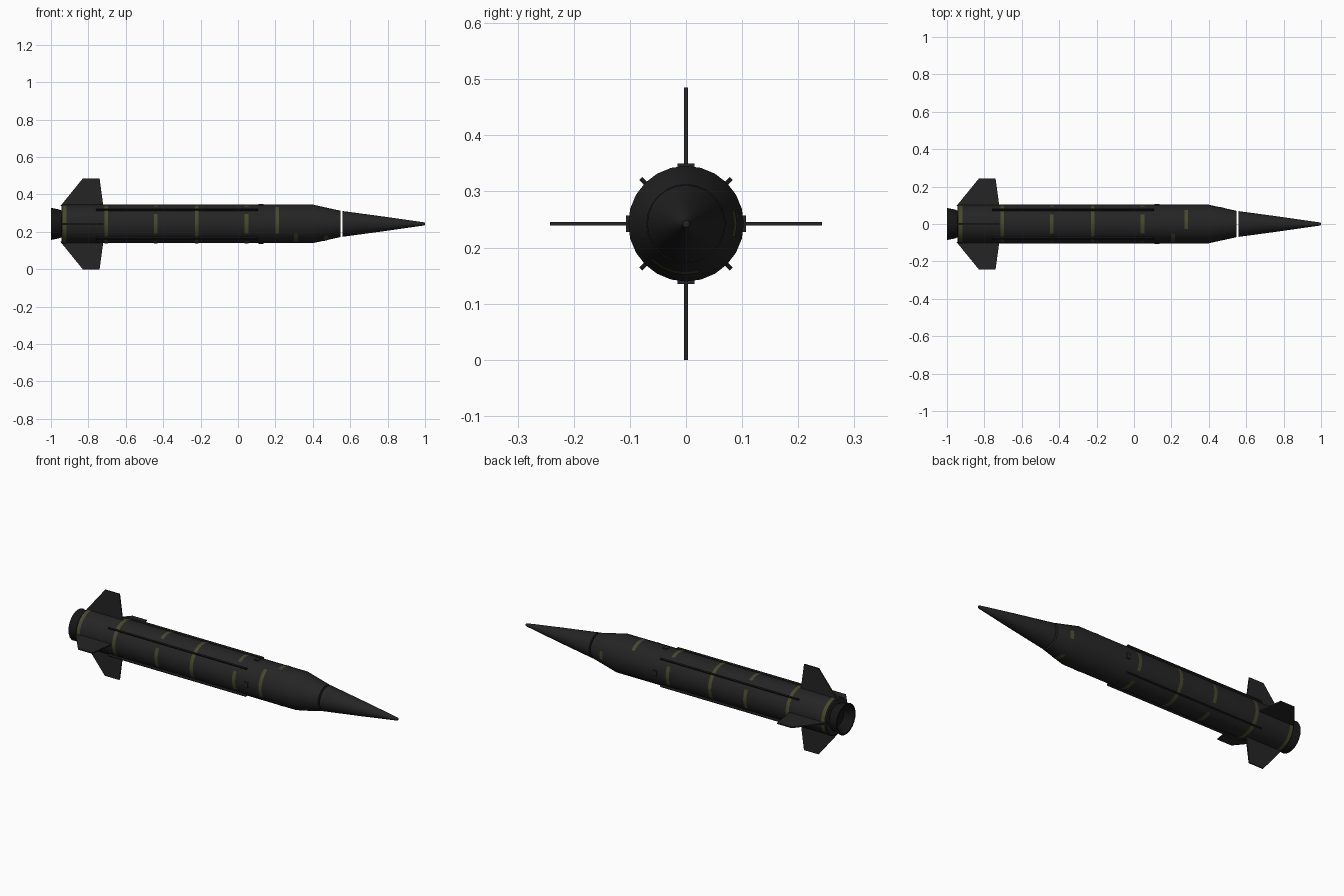
import bpy, bmesh
from math import sin, cos, radians, pi
from mathutils import Matrix

cube = bpy.data.objects.get("Cube")
if cube:
    bpy.data.objects.remove(cube, do_unlink=True)

AXIS_Z = 0.2425   # height of the long axis
SIDES = 24
R = 0.103         # body radius


def material(name, rgb, rough=0.8):
    m = bpy.data.materials.new(name)
    m.use_nodes = True
    m.diffuse_color = (*rgb, 1)
    bsdf = m.node_tree.nodes["Principled BSDF"]
    bsdf.inputs["Base Color"].default_value = (*rgb, 1)
    bsdf.inputs["Roughness"].default_value = rough
    return m


CHARCOAL = material("charcoal", (0.018, 0.018, 0.018))
BLACK = material("rail black", (0.008, 0.008, 0.008))
OLIVE = material("olive band", (0.065, 0.065, 0.025))


def finish(name, bm, mat, smooth=False):
    bmesh.ops.recalc_face_normals(bm, faces=bm.faces[:])
    mesh = bpy.data.meshes.new(name)
    bm.to_mesh(mesh)
    bm.free()
    mesh.materials.append(mat)
    ob = bpy.data.objects.new(name, mesh)
    ob.location.z = AXIS_Z
    bpy.context.collection.objects.link(ob)
    if smooth:
        bpy.ops.object.select_all(action='DESELECT')
        bpy.context.view_layer.objects.active = ob
        ob.select_set(True)
        bpy.ops.object.shade_smooth_by_angle(angle=radians(30))
    return ob


def ring(bm, x, r):
    return [bm.verts.new((x, r * cos(2 * pi * i / SIDES), r * sin(2 * pi * i / SIDES)))
            for i in range(SIDES)]


def lathe(name, profile, mat):
    """Turn (x, radius) points about the long axis and cap both ends."""
    bm = bmesh.new()
    rings = [ring(bm, x, r) for x, r in profile]
    for a, b in zip(rings, rings[1:]):
        for i in range(SIDES):
            j = (i + 1) % SIDES
            bm.faces.new((a[i], a[j], b[j], b[i]))
    bm.faces.new(rings[0])
    bm.faces.new(rings[-1])
    return finish(name, bm, mat, True)


def plate(name, outline, thickness, angle, mat):
    """Flat plate from an (x, radius) outline, turned about the long axis."""
    bm = bmesh.new()
    face = bm.faces.new([bm.verts.new((x, -thickness / 2, r)) for x, r in outline])
    out = bmesh.ops.extrude_face_region(bm, geom=[face])
    moved = [v for v in out["geom"] if isinstance(v, bmesh.types.BMVert)]
    bmesh.ops.translate(bm, verts=moved, vec=(0, thickness, 0))
    bmesh.ops.rotate(bm, verts=bm.verts[:], matrix=Matrix.Rotation(radians(angle), 3, 'X'))
    return finish(name, bm, mat)


def body_radius(x):
    return R if x < 0.4 else R - (x - 0.4) * 0.22


def band(name, x, start, end, width=0.02):
    """Thin painted strip on the skin; angles run from +y up to +z."""
    bm = bmesh.new()
    prev = None
    for a in range(start, end + 1, 360 // SIDES):
        pair = []
        for px in (x - width / 2, x + width / 2):
            r = body_radius(px) + 0.0012
            pair.append(bm.verts.new((px, r * cos(radians(a)), r * sin(radians(a)))))
        if prev:
            bm.faces.new((prev[0], prev[1], pair[1], pair[0]))
        prev = pair
    return finish(name, bm, OLIVE, True)


# Body tube with tapered shoulder, and the separate nose cone
lathe("body", [(-0.945, 0.098), (-0.94, R), (0.4, R), (0.549, 0.0702)], CHARCOAL)
lathe("nose_cone", [(0.558, 0.069), (0.78, 0.039), (0.99, 0.009), (1.0, 0.006)], CHARCOAL)

# Flared nozzle with a hollow throat
lathe("nozzle", [(-0.94, 0.07), (-0.96, 0.078), (-1.0, 0.086),
                 (-1.0, 0.078), (-0.955, 0.045)], BLACK)

# Tail fins
fin = [(-0.95, 0.095), (-0.83, 0.2425), (-0.74, 0.2425), (-0.72, 0.095)]
for side, angle in (("top", 0), ("right", 90), ("bottom", 180), ("left", 270)):
    plate(side + "_fin", fin, 0.007, angle, CHARCOAL)

# Long diagonal rails
rail = [(-0.76, 0.095), (-0.755, 0.114), (0.105, 0.114), (0.11, 0.095)]
for k in range(4):
    plate(f"rail_{k + 1}", rail, 0.008, 45 + 90 * k, BLACK)

# Small lugs ahead of the rails
for k in range(4):
    plate(f"lug_{k + 1}", [(0.11, 0.1), (0.11, 0.107), (0.135, 0.107), (0.135, 0.1)],
          0.03, 90 * k, CHARCOAL)

# Full olive rings
for n, x in enumerate((-0.927, -0.705, -0.22)):
    band(f"olive_ring_{n + 1}", x, 0, 360)

# Rings broken at the rails
for n, x in enumerate((-0.44, 0.045)):
    for k in range(4):
        band(f"olive_arc_{n + 1}_{k + 1}", x, 90 * k - 30, 90 * k + 30)

# Short marks on the forward section
for n, (x, start, end) in enumerate(((0.21, 120, 210), (0.28, 45, 105), (0.31, 210, 255),
                                     (0.47, 225, 285), (0.47, -15, 15))):
    band(f"forward_mark_{n + 1}", x, start, end)
